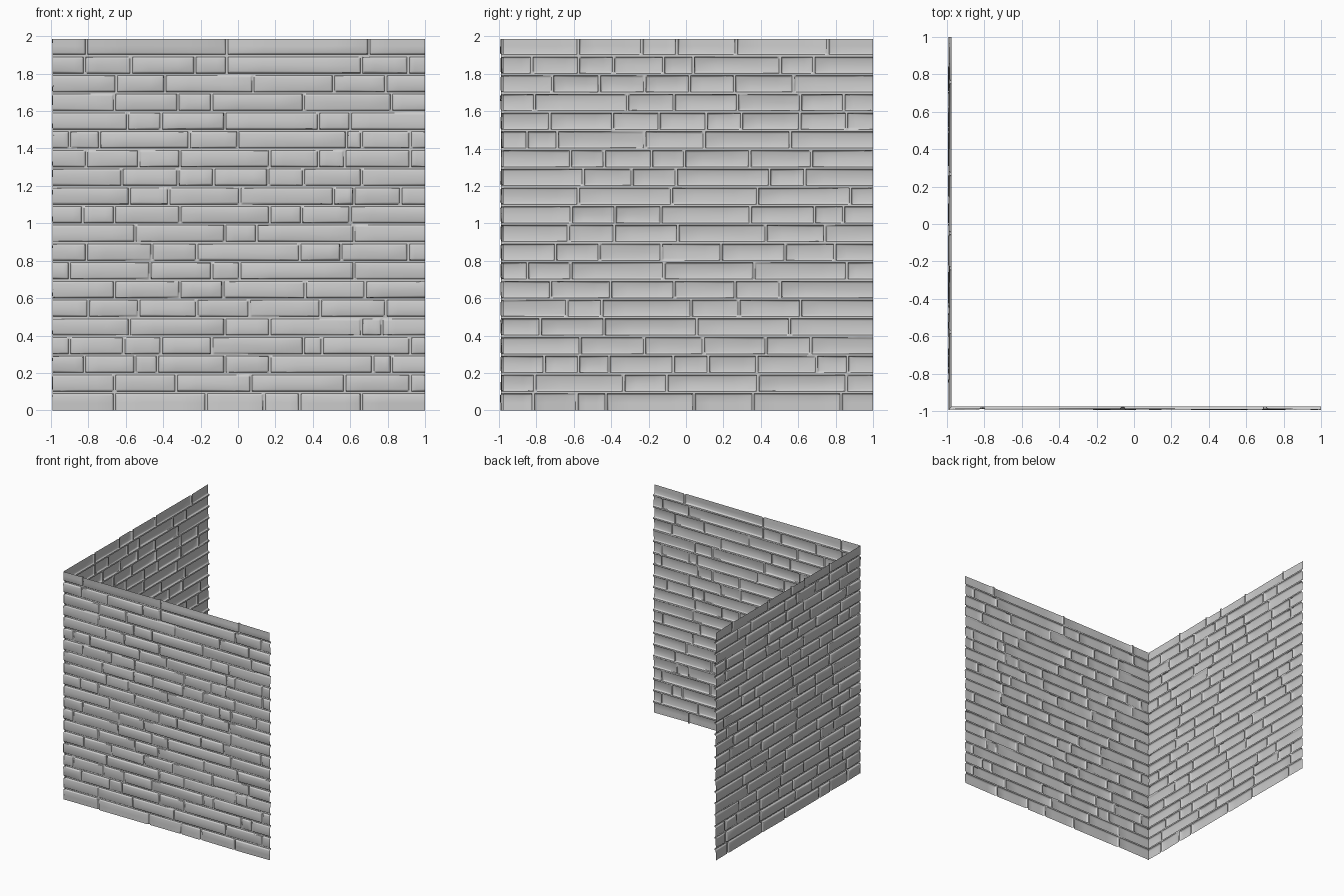
import bpy, bmesh, random
from math import radians
from mathutils import Vector

if "Cube" in bpy.data.objects:
    bpy.data.objects.remove(bpy.data.objects["Cube"])

random.seed(7)
START, END, TOP, ROWS = -0.99, 1.0, 1.985, 20
BASE = -0.976            # plane of the mortar
STEPS = (0.006, 0.010, 0.016)   # groove floor, wall and rounded rim insets
LEVEL = (0.0, 0.0, 0.8, 1.0)

# Vertical joints of the front wall, bottom course first (in hundredths)
FRONT = [
    [-66, -17, 14, 33, 66], [-66, -33, 7, 57, 92], [-82, -55, -43, -7, 17, 72, 82],
    [-90, -61, -41, -14, 35, 45, 92], [-58, -7, 17, 66, 77], [-80, -53, -22, 6, 44, 79],
    [-66, -31, -8, 36, 68], [-90, -47, -14, 1, 62], [-81, -46, -22, 33, 55, 91],
    [-55, -7, 10, 62], [-83, -66, -31, 17, 34, 60], [-58, -37, 1, 51, 62, 87],
    [-62, -32, -13, 16, 35, 66], [-81, -53, -31, 17, 43, 57, 92], [-90, -74, -26, 0, 58, 66, 92],
    [-59, -41, -7, 43, 60], [-66, -32, -14, 35, 82], [-65, -39, 8, 51, 79],
    [-82, -57, -23, -6, 66, 91], [-81, -6, 70]]


def random_joints():
    """Alternate long and short bricks along one course."""
    joints, u = [], START + random.uniform(0.1, 0.45)
    while u < 0.9:
        joints.append(u * 100)
        u += random.choice((0.17, 0.25, 0.33, 0.48, 0.48)) + random.uniform(-0.02, 0.02)
    return joints


def stations(a, b, cut_a, cut_b, n):
    """Positions and relief levels across a brick, grooved at the cut sides."""
    low = [(a, 0.0)] + [(a + s, k) for s, k in zip(STEPS, LEVEL[1:])] if cut_a else [(a, 1.0)]
    high = [(b - s, k) for s, k in zip(STEPS, LEVEL[1:])][::-1] + [(b, 0.0)] if cut_b else [(b, 1.0)]
    p, q = low[-1][0], high[0][0]
    return low + [(p + (q - p) * i / n, 1.0) for i in range(1, n)] + high


def brick(bm, place, u0, u1, z0, z1):
    """One slightly uneven brick with its share of the mortar groove."""
    us = stations(u0, u1, u0 > START, u1 < END, 4)
    zs = stations(z0, z1, z0 > 0, z1 < TOP, 2)
    depth = random.uniform(0.009, 0.015)
    lean, twist = random.uniform(-0.003, 0.003), random.uniform(-0.003, 0.003)
    wedge = random.uniform(-0.006, 0.006)
    grid = []
    for u, a in us:
        row = []
        s = (u - u0) / (u1 - u0) - 0.5
        for z, b in zs:
            t = (z - z0) / (z1 - z0) - 0.5
            h = min(a, b) * (depth + lean * s * 2 + twist * t * 2)
            inner = min(a, b)
            skew_u = wedge * t * inner if abs(s) > 0.3 and u0 > START and u1 < END else 0
            skew_z = wedge * s * inner if z0 > 0 and z1 < TOP else 0
            row.append(bm.verts.new(place(u + skew_u, z + skew_z, h)))
        grid.append(row)
    for i in range(len(us) - 1):
        for j in range(len(zs) - 1):
            bm.faces.new((grid[i][j], grid[i + 1][j], grid[i + 1][j + 1], grid[i][j + 1]))


def wall(name, place, courses, flip):
    bm = bmesh.new()
    zs = [0] + [0.1 * i - 0.004 for i in range(1, ROWS)] + [TOP]
    for r, joints in enumerate(courses):
        us = [START] + [j / 100 for j in joints] + [END]
        for u0, u1 in zip(us, us[1:]):
            brick(bm, place, u0, u1, zs[r], zs[r + 1])
    bmesh.ops.remove_doubles(bm, verts=bm.verts, dist=0.0005)
    if flip:
        bmesh.ops.reverse_faces(bm, faces=bm.faces)
    mesh = bpy.data.meshes.new(name)
    bm.to_mesh(mesh)
    bm.free()
    obj = bpy.data.objects.new(name, mesh)
    bpy.context.collection.objects.link(obj)
    bpy.context.view_layer.objects.active = obj
    bpy.ops.object.select_all(action='DESELECT')
    obj.select_set(True)
    bpy.ops.object.shade_smooth_by_angle(angle=radians(50))


# Two thin brick sheets meeting at a corner, bricks facing outward
wall("front_brick_wall", lambda u, z, h: Vector((u, BASE - h, z)), FRONT, False)
wall("left_brick_wall", lambda u, z, h: Vector((BASE - h, u, z)),
     [random_joints() for _ in range(ROWS)], True)
